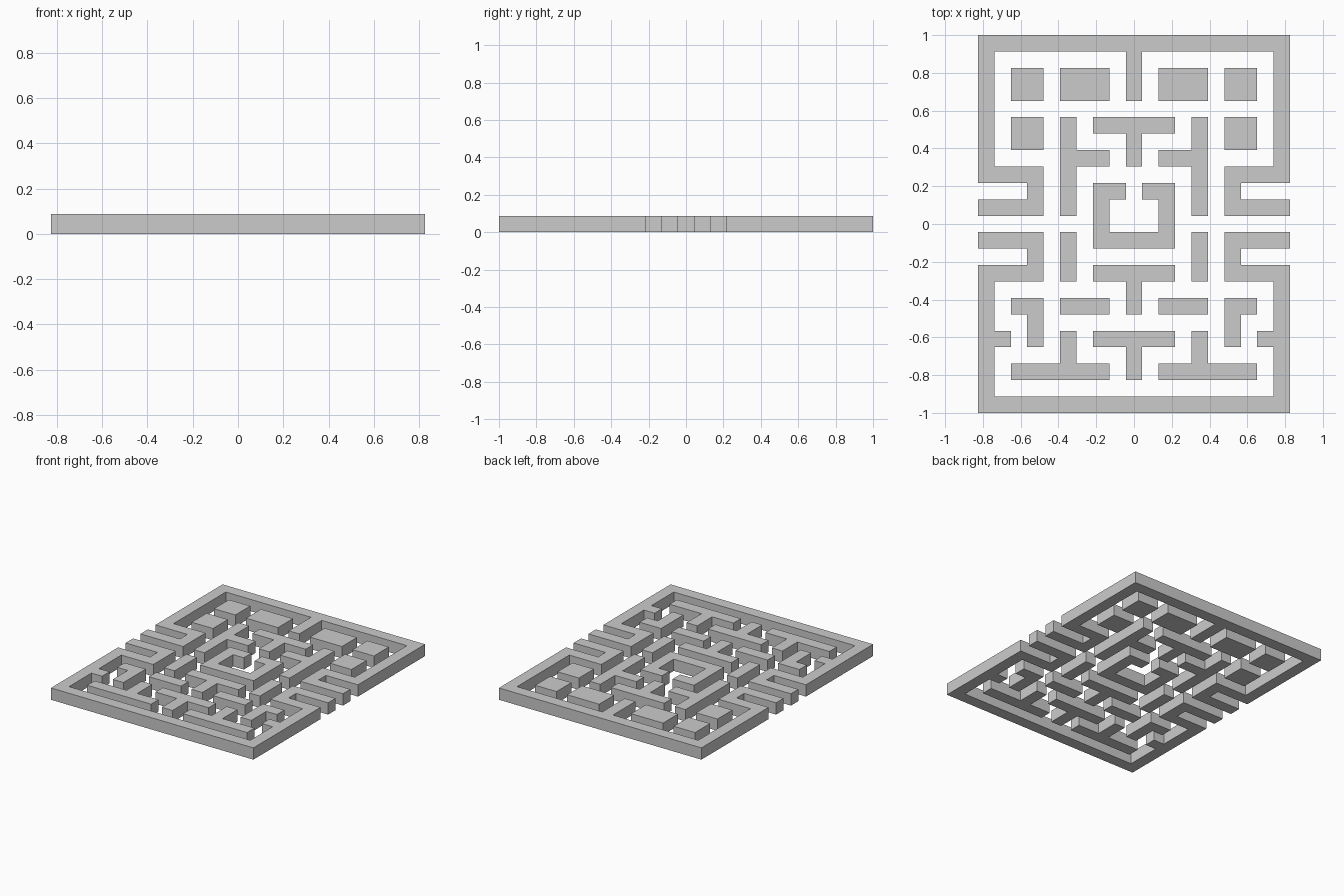
import bpy, bmesh

if "Cube" in bpy.data.objects:
    bpy.data.objects.remove(bpy.data.objects["Cube"])

U = 2 / 23      # one grid square; the maze is 19 columns by 23 rows
HEIGHT = U


def extrude_outline(name, pts):
    """Solid wall from an outline in (column, row) units, row 0 at the back."""
    bm = bmesh.new()
    face = bm.faces.new([bm.verts.new(((c - 9.5) * U, (11.5 - r) * U, 0)) for c, r in pts])
    ret = bmesh.ops.extrude_face_region(bm, geom=[face], use_keep_orig=True)
    top = [g for g in ret["geom"] if isinstance(g, bmesh.types.BMVert)]
    bmesh.ops.translate(bm, verts=top, vec=(0, 0, HEIGHT))
    bmesh.ops.recalc_face_normals(bm, faces=bm.faces)
    me = bpy.data.meshes.new(name)
    bm.to_mesh(me)
    bm.free()
    ob = bpy.data.objects.new(name, me)
    bpy.context.collection.objects.link(ob)
    return ob


def symmetric(name, half):
    """Wall crossing the centre line: left half of the outline, reflected."""
    return extrude_outline(name, half + [(19 - c, r) for c, r in reversed(half)])


def pair(name, pts):
    """Left-hand wall with a mirrored copy on the right."""
    mod = extrude_outline(name, pts).modifiers.new("mirror", "MIRROR")
    mod.use_mirror_merge = False


def rect(c0, r0, c1, r1):
    return [(c0, r0), (c1, r0), (c1, r1), (c0, r1)]


def tee(name, row):
    """Centre T: five-wide bar with a two-deep stem towards the front."""
    symmetric(name, [(9, row + 3), (9, row + 1), (7, row + 1), (7, row)])


# Outer walls with the folded side passages
symmetric("back_outer_wall", [(0, 0), (0, 9), (3, 9), (3, 10), (0, 10), (0, 11), (4, 11),
                              (4, 8), (1, 8), (1, 1), (9, 1), (9, 4)])
symmetric("front_outer_wall", [(0, 23), (0, 14), (3, 14), (3, 13), (0, 13), (0, 12), (4, 12),
                               (4, 15), (1, 15), (1, 18), (2, 18), (2, 19), (1, 19), (1, 22)])

# Centre pen and T walls
symmetric("centre_pen", [(7, 13), (7, 9), (9, 9), (9, 10), (8, 10), (8, 12)])
for name, row in (("back_tee", 5), ("middle_tee", 14), ("front_tee", 18)):
    tee(name, row)

# Rectangular blocks and bars, in left/right pairs
for name, box in {
    "back_corner_block": (2, 2, 4, 4),
    "back_wide_block": (5, 2, 8, 4),
    "side_block": (2, 5, 4, 7),
    "side_bar": (5, 12, 6, 15),
    "front_bar": (5, 16, 8, 17),
}.items():
    pair(name, rect(*box))

# Branching walls, in left/right pairs
pair("side_tee", [(5, 5), (6, 5), (6, 7), (8, 7), (8, 8), (6, 8), (6, 11), (5, 11)])
pair("front_hook", [(2, 16), (4, 16), (4, 19), (3, 19), (3, 17), (2, 17)])
pair("front_inverted_tee", [(2, 20), (5, 20), (5, 18), (6, 18), (6, 20), (8, 20), (8, 21), (2, 21)])
